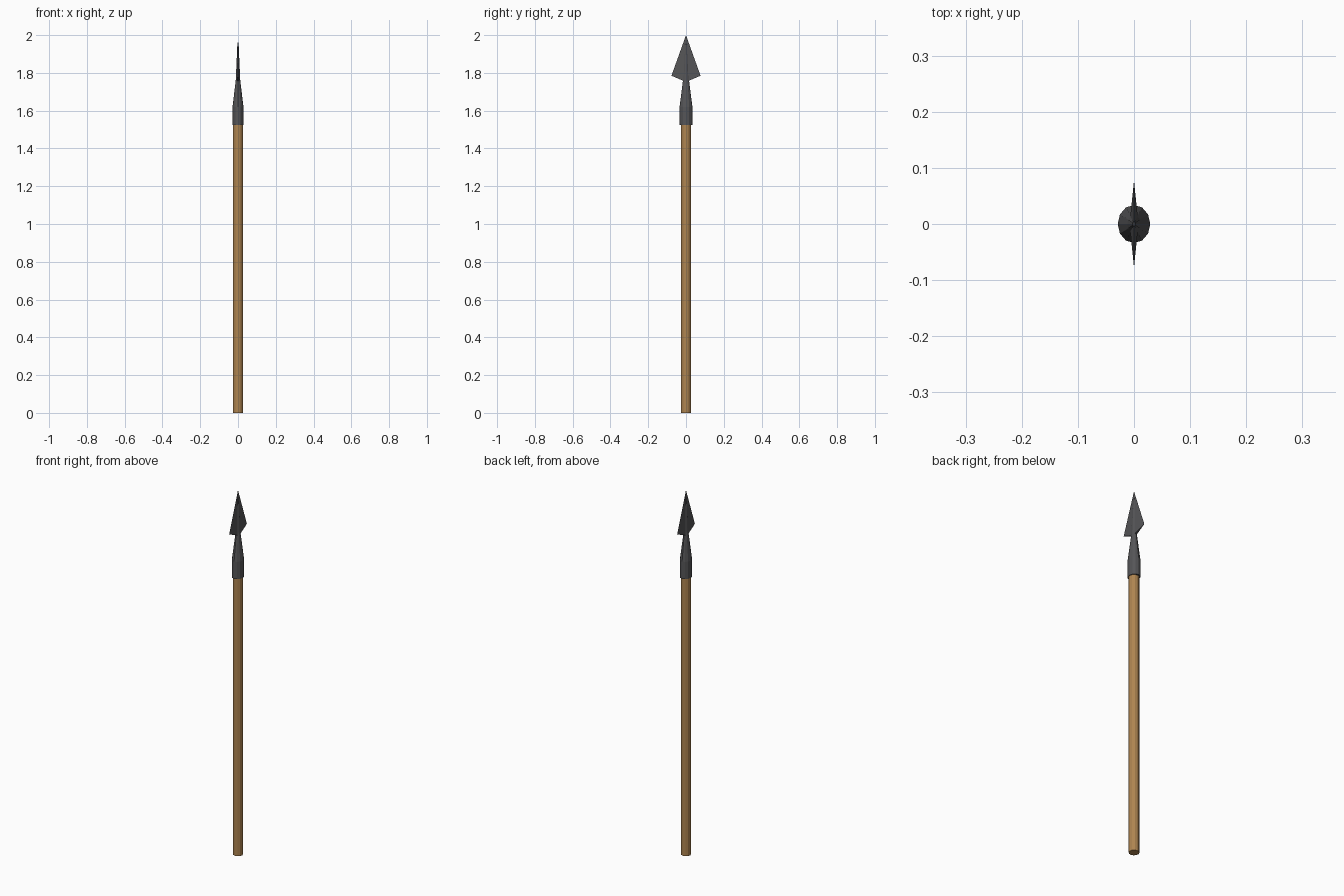
import bpy, bmesh, math

if "Cube" in bpy.data.objects:
    bpy.data.objects.remove(bpy.data.objects["Cube"])


def material(name, rgb):
    m = bpy.data.materials.new(name)
    m.diffuse_color = (*rgb, 1)
    m.use_nodes = True
    m.node_tree.nodes["Principled BSDF"].inputs["Base Color"].default_value = m.diffuse_color
    return m


def finish(name, bm, mat):
    bmesh.ops.recalc_face_normals(bm, faces=bm.faces)
    me = bpy.data.meshes.new(name)
    bm.to_mesh(me)
    bm.free()
    me.materials.append(mat)
    ob = bpy.data.objects.new(name, me)
    bpy.context.collection.objects.link(ob)
    return ob


def loft(name, rings, sides, mat):
    """Stack of elliptical rings (z, x radius, y radius), capped at both ends."""
    bm = bmesh.new()
    loops = []
    for z, rx, ry in rings:
        loops.append([bm.verts.new((rx * math.cos(i * math.tau / sides),
                                    ry * math.sin(i * math.tau / sides), z))
                      for i in range(sides)])
    for a, b in zip(loops, loops[1:]):
        for i in range(sides):
            j = (i + 1) % sides
            bm.faces.new((a[i], a[j], b[j], b[i]))
    bm.faces.new(loops[0])
    bm.faces.new(loops[-1])
    return finish(name, bm, mat)


wood = material("wood", (0.42, 0.23, 0.08))
iron = material("iron", (0.09, 0.09, 0.095))

# Wooden pole
loft("shaft", [(0, 0.026, 0.026), (1.56, 0.026, 0.026)], 12, wood)

# Iron socket, tapering up into the ridge of the blade
loft("socket", [(1.525, 0.029, 0.034), (1.62, 0.029, 0.034),
                (1.76, 0.012, 0.016), (1.96, 0.003, 0.004)], 12, iron)

# Flat leaf blade with a raised centre line
bm = bmesh.new()
tip = bm.verts.new((0, 0, 2.0))
left = bm.verts.new((0, -0.077, 1.785))
right = bm.verts.new((0, 0.077, 1.785))
front = bm.verts.new((-0.008, 0, 1.752))
back = bm.verts.new((0.008, 0, 1.752))
for side in (left, right):
    for mid in (front, back):
        bm.faces.new((tip, side, mid))
    bm.faces.new((front, back, side))
finish("blade", bm, iron)
